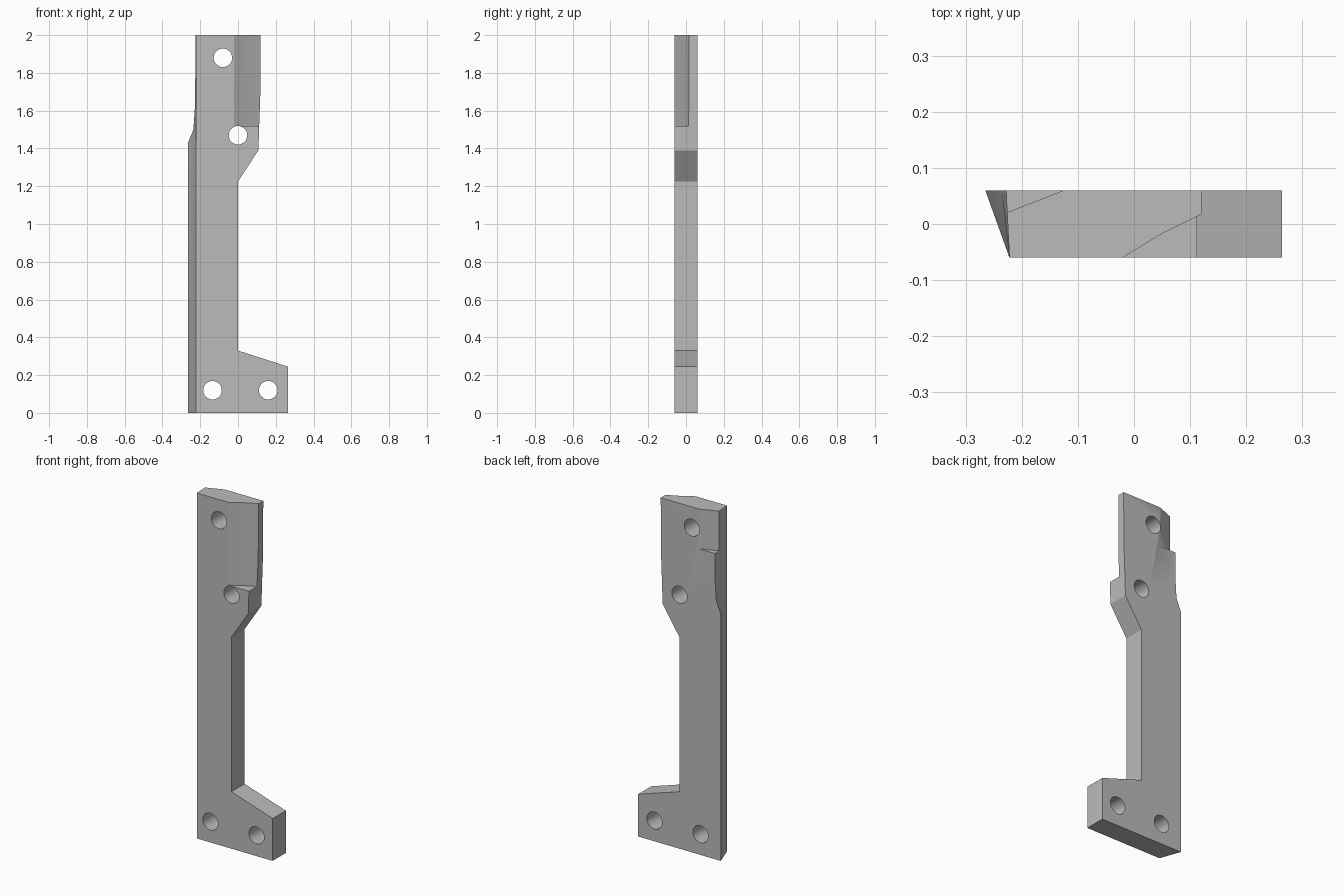
import bpy
import bmesh
import math

if "Cube" in bpy.data.objects:
    bpy.data.objects.remove(bpy.data.objects["Cube"])

grey = bpy.data.materials.new("plain grey")
grey.use_nodes = True
colour = (0.5, 0.5, 0.5, 1)
grey.diffuse_color = colour
grey.node_tree.nodes["Principled BSDF"].inputs["Base Color"].default_value = colour


def loft(name, start, end):
    """Solid between two matching outlines of 3D points."""
    bm = bmesh.new()
    a = [bm.verts.new(p) for p in start]
    b = [bm.verts.new(p) for p in end]
    bm.faces.new(a)
    bm.faces.new(b[::-1])
    sides = []
    for i in range(len(a)):
        j = (i + 1) % len(a)
        sides.append(bm.faces.new((a[j], a[i], b[i], b[j])))
    bmesh.ops.triangulate(bm, faces=sides)
    bmesh.ops.recalc_face_normals(bm, faces=bm.faces[:])
    mesh = bpy.data.meshes.new(name)
    bm.to_mesh(mesh)
    bm.free()
    mesh.materials.append(grey)
    obj = bpy.data.objects.new(name, mesh)
    bpy.context.collection.objects.link(obj)
    return obj


def cut(target, cutter):
    """Subtract the cutter for good, then discard it."""
    bpy.context.view_layer.objects.active = target
    mod = target.modifiers.new("cut", 'BOOLEAN')
    mod.operation = 'DIFFERENCE'
    mod.solver = 'EXACT'
    mod.object = cutter
    bpy.ops.object.modifier_apply(modifier=mod.name)
    bpy.data.objects.remove(cutter)


def upright_cutter(name, outline, floor):
    return loft(name, [(x, y, floor) for x, y in outline],
                [(x, y, 2.1) for x, y in outline])


# Bracket plate: shared foot and arm outline, with a slanted outer edge
HALF = 0.06
right_edge = [(0.264, 0), (0.264, 0.245), (0, 0.33), (0, 1.225), (0.108, 1.39),
              (0.112, 1.52), (0.118, 1.68), (0.12, 2)]
heights = (2, 1.62, 1.5, 1.43, 0)
back_edge = (-0.228, -0.228, -0.236, -0.265, -0.265)
front = right_edge + [(-0.222, z) for z in heights]
back = right_edge + list(zip(back_edge, heights))
plate = loft("bracket_plate", [(x, -HALF, z) for x, z in front],
             [(x, HALF, z) for x, z in back])

# Angled reliefs at the top, front and back
cut(plate, upright_cutter("front_relief", [(-0.053, -0.08), (0.05, -0.017),
                                           (0.12, 0.017), (0.2, 0.056), (0.2, -0.08)], 1.52))
cut(plate, upright_cutter("back_relief", [(-0.331, -0.02), (-0.0735, 0.08),
                                          (-0.331, 0.08)], 1.77))

# Four screw holes
for x, z in ((-0.08, 1.88), (0, 1.47), (-0.135, 0.12), (0.16, 0.12)):
    ring = [(x + 0.049 * math.cos(t * math.tau / 32), z + 0.049 * math.sin(t * math.tau / 32))
            for t in range(32)]
    cut(plate, loft("hole", [(u, -0.1, w) for u, w in ring], [(u, 0.1, w) for u, w in ring]))

# Smooth hole walls, crisp edges elsewhere
bpy.ops.object.select_all(action='DESELECT')
plate.select_set(True)
bpy.context.view_layer.objects.active = plate
bpy.ops.object.shade_smooth_by_angle(angle=math.radians(25))
